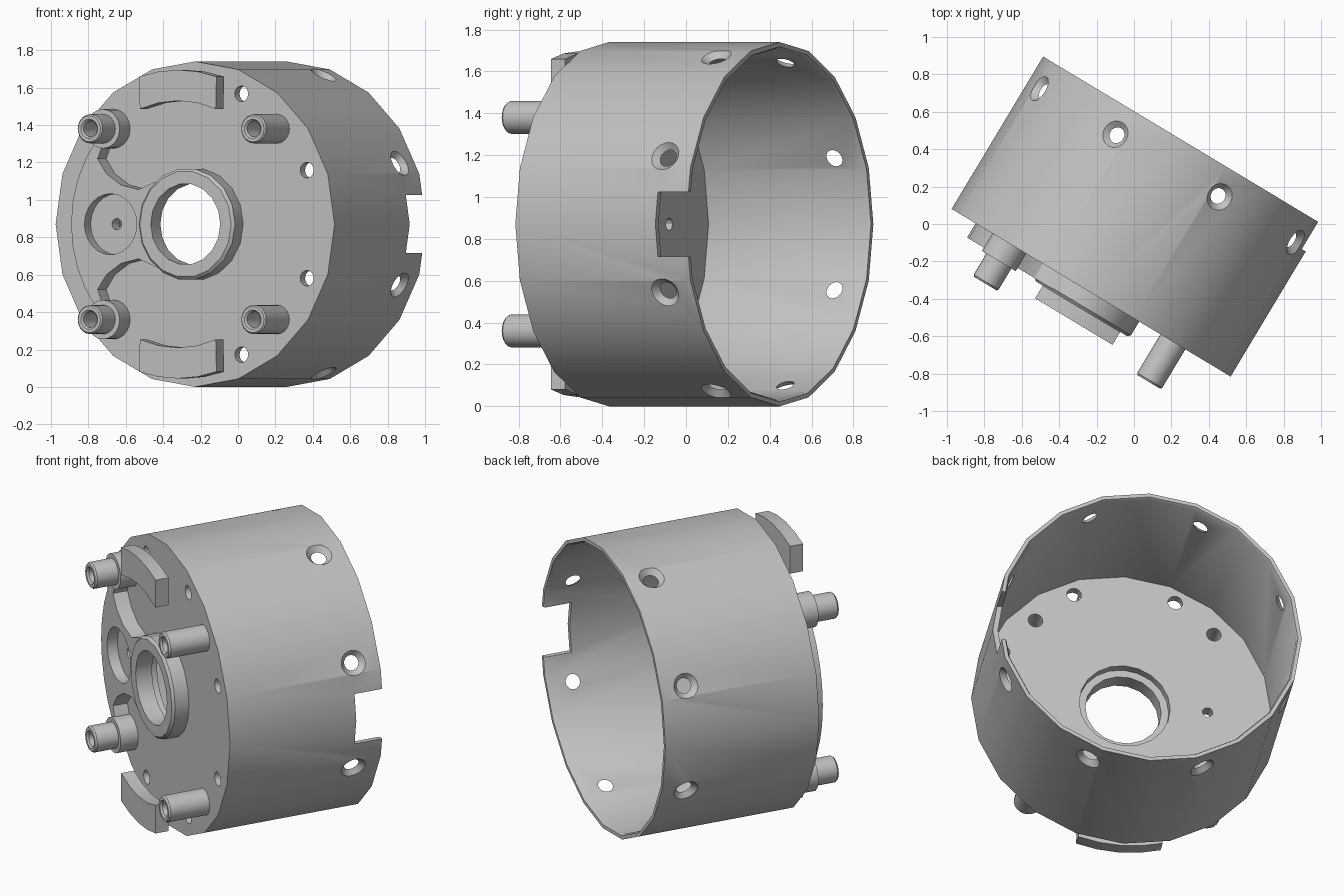
import bpy, bmesh, math
from mathutils import Matrix, Vector

if "Cube" in bpy.data.objects:
    bpy.data.objects.remove(bpy.data.objects["Cube"])

# Local frame: housing axis along y, open end at y = 0, front at -y
PLACE = Matrix.Translation((0.26, 0.447, 0.87)) @ Matrix.Rotation(math.radians(-31), 4, "Z")
BACK, FLOOR, BASE, STEP, FACE = 0, -0.9, -0.95, -1.04, -1.06

grey = bpy.data.materials.new("plain grey")
grey.use_nodes = True
grey.diffuse_color = (0.54, 0.54, 0.54, 1)
grey.node_tree.nodes["Principled BSDF"].inputs["Base Color"].default_value = grey.diffuse_color


def arc(r, start, end, n, cx=0, cz=0):
    angles = [math.radians(start + (end - start) * i / n) for i in range(n + 1)]
    return [(cx + r * math.cos(t), cz + r * math.sin(t)) for t in angles]


def circle(r, cx=0, cz=0, n=20):
    return arc(r, 0, 360, n, cx, cz)[:-1]


def lathe(bm, profile, n, cx=0, cz=0):
    rings = [[bm.verts.new((x, y, z)) for x, z in circle(r, cx, cz, n)] for r, y in profile]
    for a, b in zip(rings, rings[1:] + rings[:1]):
        for i in range(n):
            j = (i + 1) % n
            bm.faces.new((a[i], a[j], b[j], b[i]))


def prism(bm, outline, y0, y1):
    a = [bm.verts.new((x, y0, z)) for x, z in outline]
    b = [bm.verts.new((x, y1, z)) for x, z in outline]
    bm.faces.new(a)
    bm.faces.new(b)
    for i in range(len(a)):
        j = (i + 1) % len(a)
        bm.faces.new((a[i], a[j], b[j], b[i]))


def rect(x0, x1, z0, z1):
    return [(x0, z0), (x1, z0), (x1, z1), (x0, z1)]


def make(name, bm):
    bmesh.ops.recalc_face_normals(bm, faces=bm.faces)
    mesh = bpy.data.meshes.new(name)
    bm.to_mesh(mesh)
    bm.free()
    mesh.materials.append(grey)
    obj = bpy.data.objects.new(name, mesh)
    bpy.context.collection.objects.link(obj)
    obj.matrix_world = PLACE
    return obj


def cut(obj, bm):
    cutter = make("cutter", bm)
    cutter.hide_render = True
    mod = obj.modifiers.new("cut", "BOOLEAN")
    mod.operation, mod.solver, mod.object = "DIFFERENCE", "EXACT", cutter
    bpy.context.view_layer.update()
    result = bpy.data.meshes.new_from_object(obj.evaluated_get(bpy.context.evaluated_depsgraph_get()))
    obj.modifiers.clear()
    obj.data = result
    bpy.data.objects.remove(cutter)


screws = [(0.755 * math.cos(t), 0.755 * math.sin(t))
          for t in (math.radians(22.5 + 45 * k) for k in range(8))]
posts = [(x, z) for x in (-0.51, 0.51) for z in (-0.51, 0.51)]
parts = []

# Cup-shaped shell with floor and bearing seat
bm = bmesh.new()
lathe(bm, [(0.26, BASE), (0.87, BASE), (0.87, BACK), (0.848, BACK),
           (0.84, -0.015), (0.84, FLOOR), (0.26, FLOOR)], 20)
shell = make("shell", bm)
bm = bmesh.new()
for x, z in screws + posts:
    prism(bm, circle(0.042, x, z, 16), -0.99, -0.86)
prism(bm, circle(0.03, -0.474, 0, 12), -0.99, -0.86)
prism(bm, rect(0.7, 1, -0.155, 0.155), -0.17, 0.1)
for k in range(8):
    t = math.radians(22.5 + 45 * k)
    d = Vector((math.cos(t), 0, math.sin(t)))
    m = Matrix.Translation(d * 0.86 + Vector((0, -0.157, 0))) @ d.to_track_quat("Z", "Y").to_matrix().to_4x4()
    bmesh.ops.create_cone(bm, cap_ends=True, segments=20, radius1=0.031,
                          radius2=0.111, depth=0.08, matrix=m)
cut(shell, bm)
parts.append(shell)

# Open mounting ring on the front
bm = bmesh.new()
lathe(bm, [(0.67, FACE), (0.81, FACE), (0.825, -1.045), (0.825, BASE),
           (0.655, BASE), (0.655, -1.045)], 20)
ring = make("mounting_ring", bm)
bm = bmesh.new()
for x, z in screws:
    prism(bm, circle(0.05, x, z, 16), -1.2, -0.9)
for x, z in posts:
    prism(bm, circle(0.06, x, z, 16), -1.2, -0.9)
prism(bm, rect(0.4, 1, -0.2, 0.2), -1.2, -0.9)
prism(bm, arc(0.735, 147, 213, 8), -1.2, STEP)
cut(ring, bm)
parts.append(ring)

# Raised collar round the central bore
bm = bmesh.new()
lathe(bm, [(0.217, STEP - 0.01), (0.285, STEP - 0.01), (0.3, STEP + 0.005),
           (0.3, BASE), (0.217, BASE)], 18)
parts.append(make("bore_collar", bm))

# Platform joining collar and ring, with a round pocket
edge = [(-0.2, 0.225), (-0.3, 0.185), (-0.41, 0.21), (-0.5, 0.27),
        (-0.555, 0.35), (-0.53, 0.41), (-0.56, 0.45)]
outline = edge + arc(0.72, 142, 218, 8) + [(x, -z) for x, z in reversed(edge)]
outline += arc(0.25, 250, 110, 8)
bm = bmesh.new()
prism(bm, outline, STEP + 0.001, BASE)
platform = make("pocket_platform", bm)
bm = bmesh.new()
prism(bm, circle(0.163, -0.474, 0, 24), -1.2, -0.975)
cut(platform, bm)
bm = bmesh.new()
prism(bm, circle(0.03, -0.474, 0, 12), -1.2, -0.9)
cut(platform, bm)
parts.append(platform)

# Raised pads at top and bottom of the ring
for name, s in (("top_pad", 1), ("bottom_pad", -1)):
    bm = bmesh.new()
    outer = arc(0.825, 73, 107, 4)
    inner = arc(0.66, 111, 69, 4)
    prism(bm, [(x, s * z) for x, z in outer + inner], -1.13, -1.05)
    parts.append(make(name, bm))

# Hollow posts, with a wider foot on the left-hand pair
for x, z in posts:
    name = ("right" if x < 0 else "left") + ("_upper" if z > 0 else "_lower") + "_post"
    bm = bmesh.new()
    lathe(bm, [(0.042, -1.19), (0.052, -1.2), (0.07, -1.2), (0.078, -1.19),
               (0.078, BASE), (0.042, BASE)], 20, x, z)
    parts.append(make(name, bm))
    if x < 0:
        bm = bmesh.new()
        lathe(bm, [(0.06, -1.059), (0.105, -1.059), (0.105, BASE), (0.06, BASE)], 20, x, z)
        parts.append(make(name + "_foot", bm))

# Smooth shading with sharp edges kept
bpy.ops.object.select_all(action="DESELECT")
for obj in parts:
    obj.select_set(True)
bpy.context.view_layer.objects.active = parts[0]
bpy.ops.object.shade_smooth_by_angle(angle=math.radians(30))
